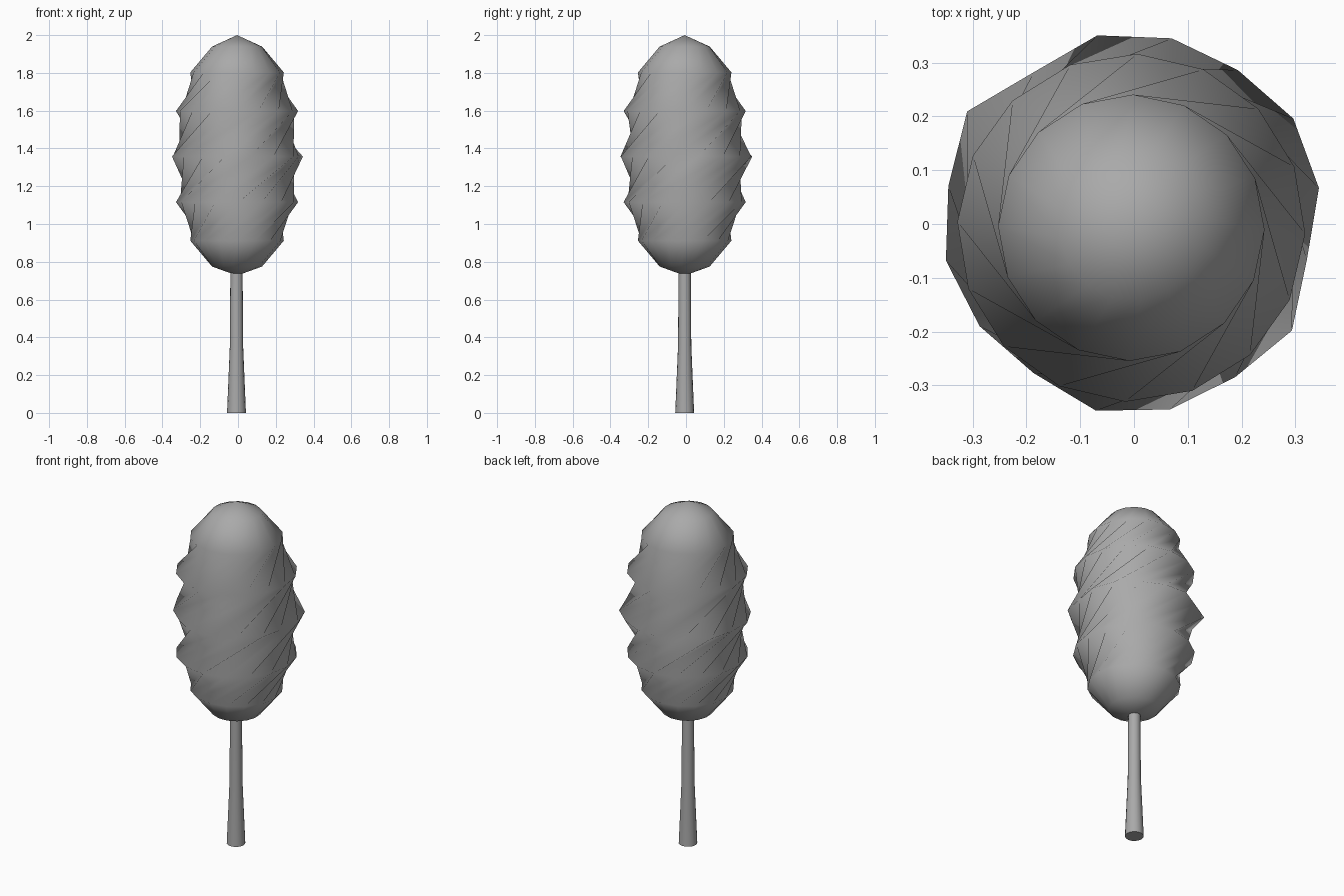
import bpy, bmesh
from math import pi, sin, cos, radians

if "Cube" in bpy.data.objects:
    bpy.data.objects.remove(bpy.data.objects["Cube"])

CX, CY = -0.005, -0.007

grey = bpy.data.materials.new("dark_grey")
grey.diffuse_color = (0.4, 0.4, 0.4, 1)
grey.use_nodes = True
grey.node_tree.nodes["Principled BSDF"].inputs["Base Color"].default_value = grey.diffuse_color


def make_object(name, bm):
    bmesh.ops.recalc_face_normals(bm, faces=bm.faces[:])
    mesh = bpy.data.meshes.new(name)
    bm.to_mesh(mesh)
    bm.free()
    mesh.materials.append(grey)
    obj = bpy.data.objects.new(name, mesh)
    bpy.context.collection.objects.link(obj)
    return obj


def add_ring(bm, radii, z, phase, cx=CX, cy=CY):
    n = len(radii)
    return [bm.verts.new((cx + r * cos(phase + 2 * pi * i / n),
                          cy + r * sin(phase + 2 * pi * i / n), z))
            for i, r in enumerate(radii)]


# Floss: a 16 x 8 sphere, stretched and twisted about its axis
N, RINGS = 16, 8
R, H, ZC = 0.35, 0.63, 1.357
TWIST = radians(285)
PHASE = radians(11)
# slightly uneven widest ring
equator = [.35, .355, .345, .352, .357, .338, .374, .352,
           .356, .344, .334, .354, .351, .341, .354, .328]

bm = bmesh.new()
rings = []
for k in range(1, RINGS):
    a = -pi / 2 + pi * k / RINGS
    phase = PHASE + TWIST * sin(a) / 2
    if k == RINGS // 2:
        rings.append(add_ring(bm, equator, ZC, phase, 0, 0))
    else:
        rings.append(add_ring(bm, [R * cos(a)] * N, ZC + H * sin(a), phase))
bottom = bm.verts.new((CX, CY, ZC - H))
top = bm.verts.new((CX, CY, 2.0))
for i in range(N):
    j = (i + 1) % N
    bm.faces.new((bottom, rings[0][j], rings[0][i]))
    bm.faces.new((top, rings[-1][i], rings[-1][j]))
    for k, (lo, up) in enumerate(zip(rings, rings[1:])):
        if k in (0, RINGS - 3):      # rounded end bands
            bm.faces.new((lo[i], lo[j], up[i]))
            bm.faces.new((lo[j], up[j], up[i]))
        else:                        # deep twisted grooves
            bm.faces.new((lo[i], lo[j], up[j]))
            bm.faces.new((lo[i], up[j], up[i]))
for f in bm.faces:
    f.smooth = True
make_object("twisted_floss", bm)

# Stick: round, flaring towards the flat foot
bm = bmesh.new()
profile = [(0.05, 0.0), (0.035, 0.36), (0.032, 0.82)]
stick = [add_ring(bm, [r] * 16, z, 0, -0.008, -0.007) for r, z in profile]
for lo, up in zip(stick, stick[1:]):
    for i in range(16):
        j = (i + 1) % 16
        bm.faces.new((lo[i], lo[j], up[j], up[i])).smooth = True
bm.faces.new(stick[0])
bm.faces.new(stick[-1])
for e in bm.edges:
    e.smooth = not any(len(f.verts) > 4 for f in e.link_faces)
make_object("stick", bm)
